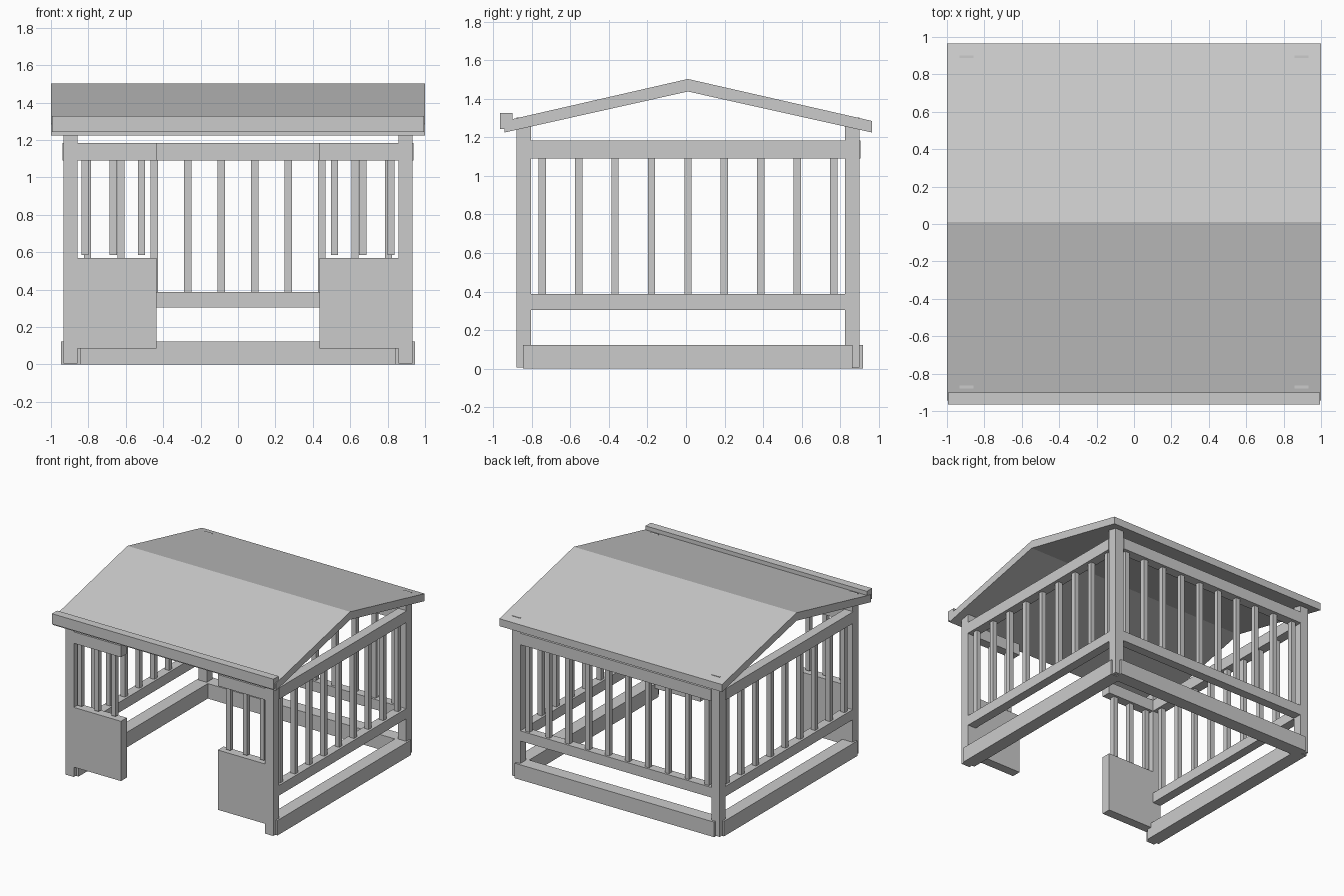
import bpy

if "Cube" in bpy.data.objects:
    bpy.data.objects.remove(bpy.data.objects["Cube"])

grey = bpy.data.materials.new("grey_timber")
grey.diffuse_color = (0.6, 0.6, 0.6, 1)
grey.use_nodes = True
grey.node_tree.nodes["Principled BSDF"].inputs["Base Color"].default_value = grey.diffuse_color


def mesh_part(name, verts, faces):
    me = bpy.data.meshes.new(name)
    me.from_pydata(verts, [], faces)
    me.materials.append(grey)
    ob = bpy.data.objects.new(name, me)
    bpy.context.collection.objects.link(ob)
    return ob


def box(name, x, y, z):
    """Box given by its (min, max) range on each axis."""
    verts = [(a, b, c) for a in x for b in y for c in z]
    faces = [(0, 1, 3, 2), (4, 6, 7, 5), (0, 4, 5, 1),
             (2, 3, 7, 6), (0, 2, 6, 4), (1, 5, 7, 3)]
    return mesh_part(name, verts, faces)


def sides(name, x, y, z):
    """The same box on the right and mirrored on the left."""
    box(name + "_right", x, y, z)
    box(name + "_left", (-x[1], -x[0]), y, z)


# Main levels and positions
FRONT, BACK = (-0.88, -0.805), (0.825, 0.90)
POST_X = (0.858, 0.933)
TOP, MID, BASE = (1.09, 1.183), (0.305, 0.387), (0.0, 0.122)
W = 0.019  # half width of a spindle

# Corner posts, just piercing the roof
sides("front_post", POST_X, FRONT, (0.005, 1.303))
sides("back_post", POST_X, BACK, (0.005, 1.303))

# Side walls: rails and spindles
sides("side_base_rail", (0.84, 0.947), (-0.845, 0.865), BASE)
sides("side_middle_rail", (0.86, 0.933), (FRONT[1], BACK[0]), MID)
sides("side_top_rail", (0.86, 0.938), (FRONT[1], BACK[0]), TOP)
for i in range(9):
    y = 0.01 + (i - 4) * 0.189
    sides(f"side_spindle_{i}", (0.896 - W, 0.896 + W), (y - W, y + W), (MID[1], TOP[0]))

# Back wall: rails and spindles
box("back_base_rail", (-0.895, 0.895), (0.812, 0.918), BASE)
box("back_middle_rail", (-POST_X[0], POST_X[0]), (0.827, 0.90), MID)
box("back_top_rail", (-POST_X[0], POST_X[0]), (0.827, 0.906), TOP)
for i in range(10):
    x = (i - 4.5) * 0.179
    box(f"back_spindle_{i}", (x - W, x + W), (0.864 - W, 0.864 + W), (MID[1], TOP[0]))

# Front wall: solid panels, headers and short spindles either side of the opening
sides("front_panel", (0.435, POST_X[0]), FRONT, (0.085, 0.57))
sides("front_header", (0.435, POST_X[0]), FRONT, TOP)
for i in range(3):
    x = 0.515 + i * 0.152
    sides(f"front_spindle_{i}", (x - W, x + W), (-0.843 - W, -0.843 + W), (0.585, TOP[0]))

# Gabled roof slab extruded along x
profile = [(-0.943, 1.225), (0.01, 1.438), (0.966, 1.225),
           (0.966, 1.285), (0.01, 1.503), (-0.943, 1.285)]
verts = [(x, y, z) for x in (-1, 1) for y, z in profile]
faces = [(i, i + 6, (i + 1) % 6 + 6, (i + 1) % 6) for i in range(6)]
faces += [(0, 1, 4, 5), (1, 2, 3, 4), (6, 11, 10, 7), (7, 10, 9, 8)]
mesh_part("roof", verts, faces)

# Front eave board
box("eave_board", (-0.994, 0.994), (-0.966, -0.90), (1.243, 1.327))
